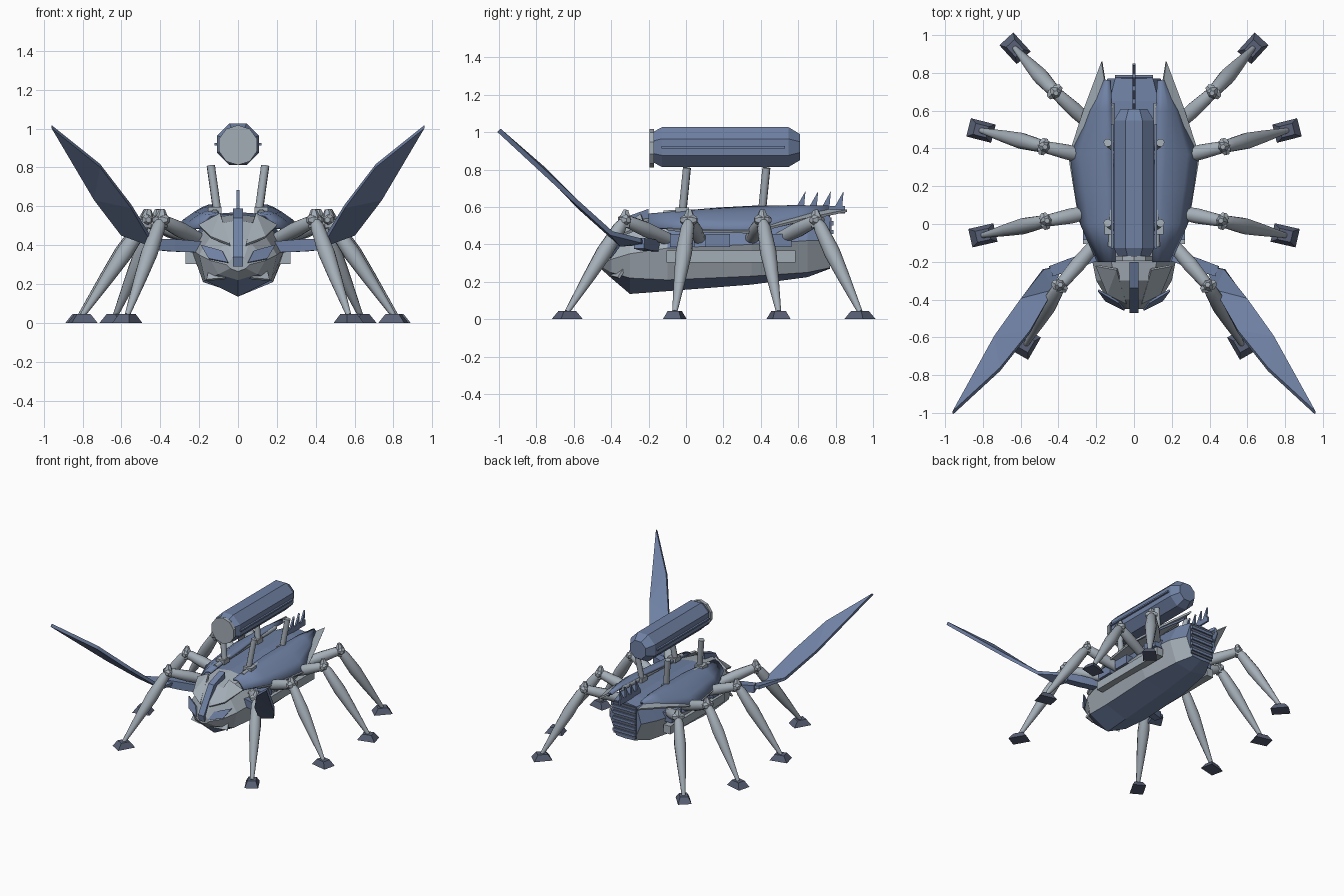
import bpy, bmesh, math
from mathutils import Vector as V

cube = bpy.data.objects.get("Cube")
if cube:
    bpy.data.objects.remove(cube, do_unlink=True)

def material(name, rgb):
    m = bpy.data.materials.new(name)
    m.use_nodes = True
    m.diffuse_color = (*rgb, 1)
    m.node_tree.nodes["Principled BSDF"].inputs["Base Color"].default_value = (*rgb, 1)
    return m

BLUE = material("steel blue", (0.16, 0.22, 0.37))
GREY = material("light grey", (0.37, 0.42, 0.47))
DARK = material("dark slate", (0.10, 0.12, 0.18))

def build(name, verts, faces, mats, rule=None, thick=0, smooth=False):
    bm = bmesh.new()
    vs = [bm.verts.new(v) for v in verts]
    for f in faces:
        bm.faces.new([vs[i] for i in f])
    if thick:
        bmesh.ops.triangulate(bm, faces=bm.faces[:])
    bmesh.ops.recalc_face_normals(bm, faces=bm.faces[:])
    if rule:
        for f in bm.faces:
            f.material_index = rule(f)
    me = bpy.data.meshes.new(name)
    bm.to_mesh(me)
    bm.free()
    for m in mats:
        me.materials.append(m)
    if smooth:
        me.shade_smooth()
        me.set_sharp_from_angle(angle=math.radians(50))
    ob = bpy.data.objects.new(name, me)
    bpy.context.collection.objects.link(ob)
    if thick:
        mod = ob.modifiers.new("thickness", 'SOLIDIFY')
        mod.thickness = thick
        mod.offset = 0
    return ob

def loft(name, rings, mats, closed=True, **kw):
    n = len(rings[0])
    verts = [p for r in rings for p in r]
    faces = []
    for k in range(len(rings) - 1):
        for i in range(n if closed else n - 1):
            j = (i + 1) % n
            faces.append((k*n + i, k*n + j, k*n + n + j, k*n + n + i))
    if closed:
        last = (len(rings) - 1) * n
        faces += [tuple(range(n)), tuple(range(last, last + n))]
    return build(name, verts, faces, mats, **kw)

def tube(name, a, b, profile, mat, n=10, smooth=True):
    """Spindle from a to b; profile holds (fraction, radius) pairs."""
    a, b = V(a), V(b)
    q = (b - a).to_track_quat('Z', 'Y')
    rings = [[a.lerp(b, t) + q @ V((r*math.cos(w), r*math.sin(w), 0))
              for w in [(i + .5)*2*math.pi/n for i in range(n)]] for t, r in profile]
    return loft(name, rings, [mat], smooth=smooth)

def box(name, c, size, mat, rot=(0, 0, 0)):
    x, y, z = (s / 2 for s in size)
    rings = [[(-x, v, -z), (x, v, -z), (x, v, z), (-x, v, z)] for v in (-y, y)]
    ob = loft(name, rings, [mat])
    ob.location, ob.rotation_euler = c, rot
    return ob

# Hull: y, then bottom z, lower (x, z), side (x, z), upper (x, z), top z
sections = [(-.45, .265, .04, .28, .06, .30, .03, .33, .34),
            (-.40, .22, .10, .25, .14, .32, .06, .42, .44),
            (-.30, .135, .17, .22, .20, .35, .10, .51, .53),
            (-.10, .15, .18, .21, .24, .38, .14, .54, .56),
            (.35, .185, .18, .23, .26, .40, .14, .56, .57),
            (.65, .225, .14, .25, .20, .42, .13, .56, .57),
            (.77, .27, .08, .275, .14, .42, .10, .55, .56)]
hull = []
for y, zb, lx, lz, sx, sz, ux, uz, zt in sections:
    half = [(lx, lz), (sx, sz), (ux, uz)]
    pts = [(0, zb)] + half + [(0, zt)] + [(-x, z) for x, z in reversed(half)]
    hull.append([(x, y, z) for x, z in pts])

def hull_rule(f):
    c = f.calc_center_median()
    if c.y > .75 or f.normal.z < -.75:
        return 0
    return 1 if c.y < -.15 or c.z < .35 else 0
loft("hull", hull, [BLUE, GREY], rule=hull_rule)

# Nose strip and chin
strip = [(-.20, .59), (-.34, .54), (-.47, .34), (-.46, .29), (-.30, .47), (-.20, .52)]
loft("nose_strip", [[(x, y, z) for y, z in strip] for x in (-.025, .025)], [BLUE])

# Rear grille
box("grille_frame", (0, .772, .42), (.2, .012, .25), DARK)
for i in range(5):
    box("grille_slat", (0, .782, .325 + i*.047), (.2, .014, .022), BLUE)

# Spiked tail fin
box("fin_base", (0, .72, .585), (.014, .26, .04), BLUE)
for i in range(4):
    y = .585 + i*.068
    spike = [(y, .59), (y + .045, .59), (y + .054, .685)]
    loft("fin_spike", [[(x, u, z) for u, z in spike] for x in (-.007, .007)], [BLUE])

# Overhead canister
tube("canister", (0, -.175, .92), (0, .61, .92),
     [(0, .088), (.06, .116), (.92, .116), (1, .075)], BLUE, 8, False)
tube("canister_cap", (0, -.195, .915), (0, -.17, .915), [(0, .103), (1, .103)], GREY, 10, False)

# Blue shell rows: y, inner x, outer x, inner z, outer z
shell_rows = [(-.20, .10, .19, .55, .49), (0, .10, .28, .575, .48), (.18, .10, .31, .59, .475),
              (.37, .11, .335, .60, .47), (.60, .115, .245, .60, .52), (.76, .13, .16, .58, .56)]
blade = [(.38, -.22, .41), (.48, -.24, .42), (.60, -.40, .46), (.74, -.60, .64),
         (.96, -1.0, 1.01), (.71, -.77, .81), (.55, -.57, .60), (.43, -.35, .40)]
rim = [(.12, .55, .585), (.17, .86, .58), (.26, .62, .53), (.345, .36, .465),
       (.29, .02, .47), (.24, -.10, .48), (.14, .10, .55)]
# Legs: hip, knee and foot positions in plan
legs = [((.20, .50), (.42, .70), (.63, .93)), ((.22, .35), (.48, .41), (.81, .495)),
        ((.20, .07), (.47, .015), (.80, -.06)), ((.20, -.10), (.395, -.33), (.57, -.635))]

for s, side in ((1, "left"), (-1, "right")):
    def m(p):
        return V((p[0]*s, p[1], p[2]))

    # Domed back shell over a pointed rim
    rows = []
    for y, xi, xo, zi, zo in shell_rows:
        rows.append([m((xi + (xo - xi)*t, y, zi + (zo - zi)*t + .12*t*(1 - t)))
                     for t in (0, .25, .5, .75, 1)])
    loft(side + "_back_shell", rows, [BLUE], closed=False, thick=.015, smooth=True)
    build(side + "_shell_rim", [m(p) for p in rim], [range(len(rim))], [GREY], thick=.014)

    # Side rail, equipment boxes and top rail
    box(side + "_side_rail", (s*.24, .24, .335), (.06, .69, .065), GREY)
    for y in (-.02, .17, .50):
        box(side + "_side_box", (s*.23, y, .42), (.08, .13, .07), BLUE)
    tube(side + "_top_rail", m((.12, -.12, .565)), m((.12, .64, .59)),
         [(0, .018), (1, .018)], GREY, 8)

    # Canister posts
    for y in (-.02, .405):
        tube(side + "_post", m((.105, y, .56)), m((.14, y + .025, .81)),
             [(0, .022), (1, .022)], GREY, 8)
        box(side + "_post_foot", (s*.12, y, .58), (.07, .07, .035), GREY)
    box(side + "_canister_clip", (s*.115, .2, .92), (.014, .66, .012), BLUE)

    # Face plates: eye slit and cheek
    build(side + "_eye_plate", [m(p) for p in ((.05, -.455, .31), (.15, -.405, .33),
          (.19, -.35, .40), (.08, -.415, .37))], [range(4)], [BLUE], thick=.012)
    build(side + "_cheek_plate", [m(p) for p in ((.04, -.42, .40), (.14, -.37, .44),
          (.20, -.22, .50), (.09, -.24, .56))], [range(4)], [GREY], thick=.015)
    build(side + "_chin_spike", [m(p) for p in ((.06, -.40, .23), (.16, -.36, .22),
          (.14, -.31, .30))], [range(3)], [GREY], thick=.015)

    # Scythe arm
    tube(side + "_scythe_arm", m((.18, -.16, .39)), m((.44, -.25, .405)),
         [(0, .04), (.6, .045), (1, .04)], BLUE, 4, False)
    build(side + "_scythe_blade", [m(p) for p in blade],
          [(0, 1, 2, 7), (7, 2, 6), (2, 3, 5, 6), (3, 4, 5)], [BLUE], thick=.025)

    # Walking legs
    for hip, knee, foot in legs:
        h, k, f = m((*hip, .43)), m((*knee, .53)), m((*foot, .04))
        out = (f - k)
        out.z = 0
        out.normalize()
        cross = out.cross(V((0, 0, 1)))
        tube(side + "_upper_leg", h, k, [(0, .035), (.5, .042), (.9, .034), (1, .022)], GREY)
        tube(side + "_lower_leg", k, f,
             [(0, .022), (.08, .036), (.35, .044), (.6, .034), (1, .014)], GREY)
        tube(side + "_knee_pin", k - cross*.045, k + cross*.045,
             [(0, .015), (.25, .03), (.75, .03), (1, .015)], GREY, 6, False)
        tube(side + "_knee_cap", k - V((0, 0, .04)), k + V((0, 0, .055)) - out*.01,
             [(0, .03), (.5, .036), (1, .014)], GREY, 6, False)
        pad = []
        for z, a, b in ((0, .068, .05), (.045, .036, .03)):
            pad.append([V((f.x, f.y, z)) + out*a*i + cross*b*j
                        for i, j in ((1, 1), (-1, 1), (-1, -1), (1, -1))])
        loft(side + "_foot", pad, [DARK])
